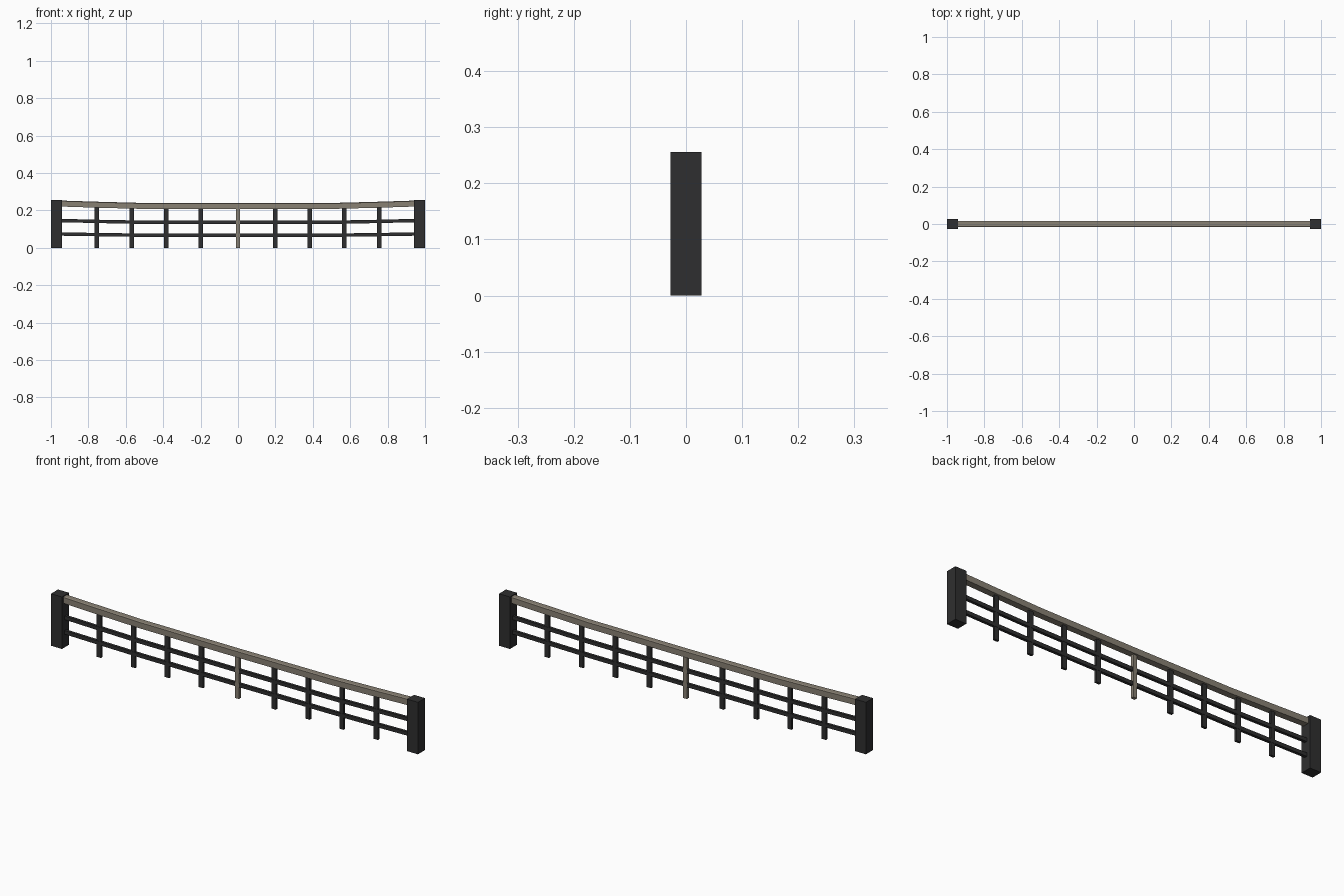
import bpy, bmesh

cube = bpy.data.objects.get("Cube")
if cube:
    bpy.data.objects.remove(cube, do_unlink=True)


def material(name, rgb):
    m = bpy.data.materials.new(name)
    m.use_nodes = True
    m.diffuse_color = (*rgb, 1)
    m.node_tree.nodes["Principled BSDF"].inputs["Base Color"].default_value = (*rgb, 1)
    return m


dark = material("dark metal", (0.028, 0.028, 0.029))
wood = material("weathered wood", (0.25, 0.22, 0.175))


def finish(name, bm, mat):
    bmesh.ops.recalc_face_normals(bm, faces=bm.faces)
    mesh = bpy.data.meshes.new(name)
    bm.to_mesh(mesh)
    bm.free()
    mesh.materials.append(mat)
    ob = bpy.data.objects.new(name, mesh)
    bpy.context.collection.objects.link(ob)
    return ob


def box(name, x, width, depth, height, mat):
    bm = bmesh.new()
    bmesh.ops.create_cube(bm, size=1)
    for v in bm.verts:
        v.co = (x + v.co.x * width, v.co.y * depth, (v.co.z + 0.5) * height)
    return finish(name, bm, mat)


def sweep(name, path, profile, mat):
    """Carry a (y, z) profile along a mirrored (x, z) path."""
    full = [(-x, z) for x, z in path if x > 0] + [p for p in reversed(path)]
    bm = bmesh.new()
    rings = [[bm.verts.new((x, y, z + dz)) for y, dz in profile] for x, z in full]
    for a, b in zip(rings, rings[1:]):
        for i in range(len(profile)):
            j = (i + 1) % len(profile)
            bm.faces.new((a[i], a[j], b[j], b[i]))
    bm.faces.new(rings[0])
    bm.faces.new(rings[-1])
    return finish(name, bm, mat)


def sag(end, middle):
    """Gently sagging path, listed from the end post to the centre."""
    return [(0.95, end), (0.755, middle + (end - middle) * 0.55),
            (0.52, middle + (end - middle) * 0.1), (0, middle)]


# End posts
for side, x in (("right", -0.97), ("left", 0.97)):
    box(side + "_end_post", x, 0.06, 0.055, 0.256, dark)

# Handrail with a shallow chamfered top
sweep("handrail", sag(0.237, 0.223),
      [(-0.016, -0.016), (0.016, -0.016), (0.016, 0.013),
       (0.011, 0.016), (-0.011, 0.016), (-0.016, 0.013)], wood)

# Lower rails
bar = [(-0.007, -0.009), (0.007, -0.009), (0.007, 0.009), (-0.007, 0.009)]
sweep("middle_rail", sag(0.146, 0.136), bar, dark)
sweep("bottom_rail", sag(0.074, 0.067), bar, dark)

# Uprights, with a wooden one at the centre
for i, x in enumerate((0.198, 0.383, 0.568, 0.755)):
    for side, s in (("right", -1), ("left", 1)):
        box(f"{side}_upright_{i + 1}", s * x, 0.024, 0.012, 0.215, dark)
box("centre_upright", 0, 0.02, 0.016, 0.215, wood)
